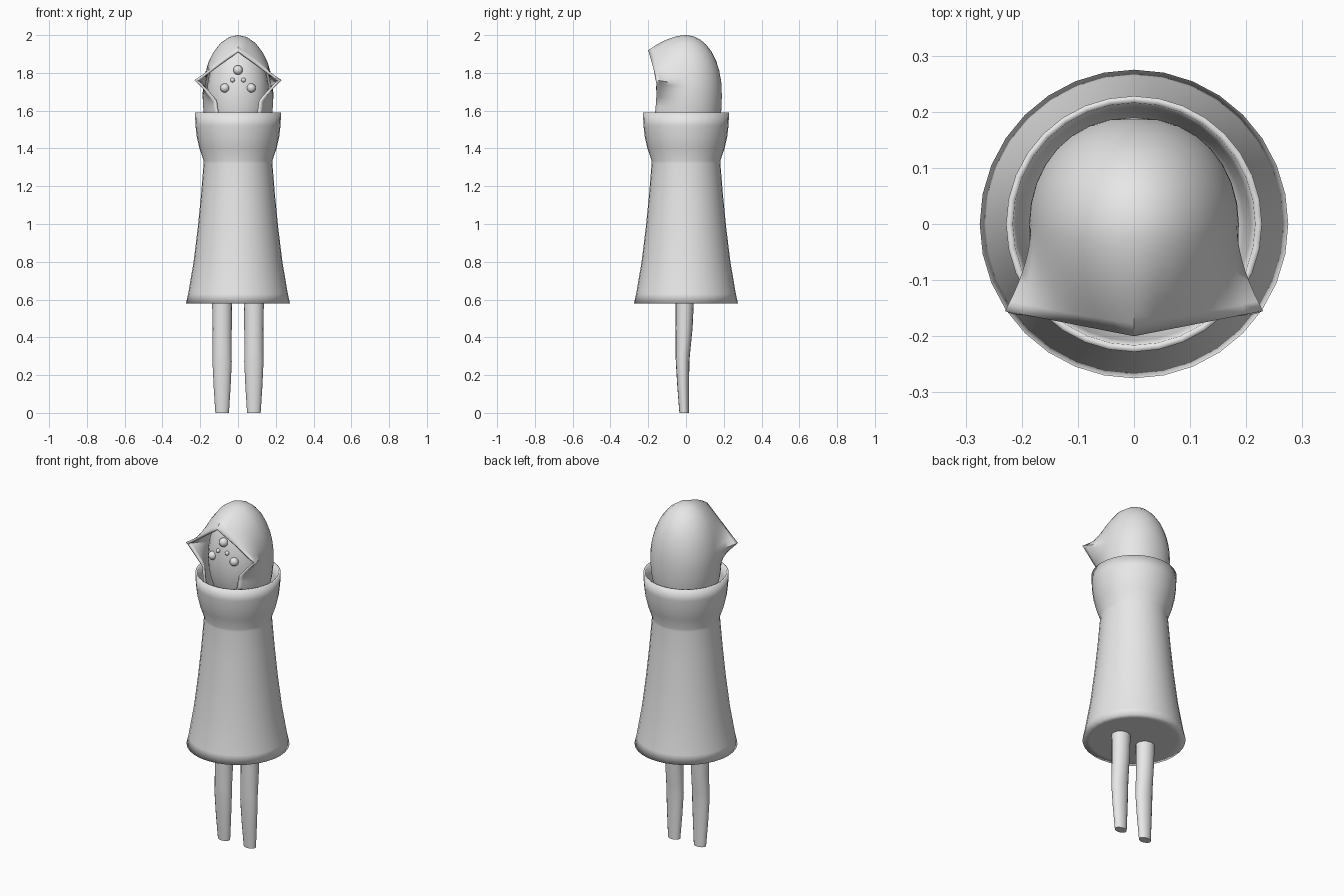
import bpy, math
from mathutils import Vector

if "Cube" in bpy.data.objects:
    bpy.data.objects.remove(bpy.data.objects["Cube"])

grey = bpy.data.materials.new("pale grey")
grey.diffuse_color = (0.8, 0.8, 0.8, 1)
grey.use_nodes = True
grey.node_tree.nodes["Principled BSDF"].inputs["Base Color"].default_value = grey.diffuse_color


def make(name, verts, faces, smooth=True):
    me = bpy.data.meshes.new(name)
    me.from_pydata([tuple(v) for v in verts], [], faces)
    me.materials.append(grey)
    if smooth:
        me.shade_smooth()
    ob = bpy.data.objects.new(name, me)
    bpy.context.collection.objects.link(ob)
    return ob


def tube(name, rings, n):
    """Capped loft through rings (cx, cy, z, rx, ry)."""
    verts, faces = [], []
    for cx, cy, z, rx, ry in rings:
        for i in range(n):
            a = 2 * math.pi * i / n
            verts.append((cx + rx * math.cos(a), cy + ry * math.sin(a), z))
    for r in range(len(rings) - 1):
        for i in range(n):
            j = (i + 1) % n
            faces.append((r * n + i, r * n + j, r * n + n + j, r * n + n + i))
    last = (len(rings) - 1) * n
    faces.append(tuple(range(n))[::-1])
    faces.append(tuple(range(last, last + n)))
    return make(name, verts, faces)


def smooth_by_angle(ob, deg):
    bpy.ops.object.select_all(action='DESELECT')
    ob.select_set(True)
    bpy.context.view_layer.objects.active = ob
    bpy.ops.object.shade_smooth_by_angle(angle=math.radians(deg))


# Robe with flared hem, waist and open collar
profile = [(0.235, 0.58), (0.275, 0.58), (0.264, 0.63), (0.235, 0.80),
           (0.213, 0.98), (0.196, 1.15), (0.182, 1.32), (0.182, 1.335),
           (0.204, 1.40), (0.218, 1.46), (0.225, 1.52), (0.228, 1.59),
           (0.216, 1.588), (0.208, 1.53), (0.197, 1.46), (0.18, 1.40)]
robe = tube("robe", [(0, 0, z, r, r) for r, z in profile], 32)

# Legs with a slight knee
for side, label in ((-1, "left"), (1, "right")):
    x = 0.084 * side
    leg = tube(label + "_leg", [
        (x, -0.025, 0.0, 0.034, 0.023), (x, -0.010, 0.0, 0.036, 0.025),
        (x, -0.015, 0.14, 0.045, 0.031), (x, -0.018, 0.27, 0.051, 0.036),
        (x, -0.017, 0.31, 0.050, 0.038), (x, -0.010, 0.45, 0.051, 0.045),
        (x, -0.007, 0.60, 0.053, 0.049)][1:], 16)
    smooth_by_angle(leg, 50)

# Hood: rounded back lofted forward to a pointed opening
CZ = 1.68
half = [(0.0, -0.2, 1.92), (0.23, -0.155, 1.762), (0.122, -0.158, 1.65),
        (0.112, -0.165, 1.58), (0.10, -0.13, 1.42), (0.0, -0.13, 1.40)]
counts = [7, 5, 3, 3, 3]
right = []
for (a, b), c in zip(zip(half, half[1:]), counts):
    right += [Vector(a).lerp(Vector(b), k / c) for k in range(c)]
right.append(Vector(half[-1]))
outline = right + [Vector((-p.x, p.y, p.z)) for p in right[-2:0:-1]]
n = len(outline)


def zr(c):
    return 0.32 if c > 0 else 0.37


angles = []
for p in outline:
    dz = p.z - CZ
    angles.append(math.atan2(p.x / 0.187, dz / zr(dz)))
verts, faces = [Vector((0, 0.19, CZ))], []
BACK, FRONT = 8, 9
for k in range(1, BACK + 1):
    phi = math.pi / 2 * k / BACK
    w = math.sin(phi) ** 0.9
    for t in angles:
        c = math.cos(t)
        verts.append(Vector((0.187 * w * math.sin(t), 0.19 * math.cos(phi),
                             CZ + zr(c) * w * c)))
mid = verts[-n:]
for k in range(1, FRONT + 1):
    s = k / FRONT
    for m, p in zip(mid, outline):
        e = s ** 1.8
        verts.append(Vector((m.x + (p.x - m.x) * e, p.y * s,
                             m.z + (p.z - m.z) * e)))
for i in range(n):
    faces.append((0, 1 + i, 1 + (i + 1) % n))
for r in range(BACK + FRONT - 1):
    for i in range(n):
        j = (i + 1) % n
        a = 1 + r * n
        faces.append((a + i, a + n + i, a + n + j, a + j))
hood = make("hood", verts, faces)
solid = hood.modifiers.new("cloth", 'SOLIDIFY')
solid.thickness, solid.offset = 0.014, -1
smooth_by_angle(hood, 50)


def ball(name, loc, scale, seg=24, rings=16):
    bpy.ops.mesh.primitive_uv_sphere_add(segments=seg, ring_count=rings,
                                         radius=1, location=loc)
    ob = bpy.context.object
    ob.name, ob.scale = name, scale
    ob.data.materials.append(grey)
    ob.data.shade_smooth()
    return ob


# Face inside the hood
RX, RY, RZ = 0.165, 0.152, 0.285
ball("face", (0, 0, CZ), (RX, RY, RZ))

# Five bead eyes resting on the face
for x, z, r in ((0, 1.815, 0.025), (0.029, 1.762, 0.012), (-0.029, 1.762, 0.012),
                (0.07, 1.72, 0.024), (-0.07, 1.72, 0.024)):
    y = -RY * math.sqrt(1 - (x / RX) ** 2 - ((z - CZ) / RZ) ** 2)
    ball("eye", (x, y, z), (r, r, r), 16, 10)
